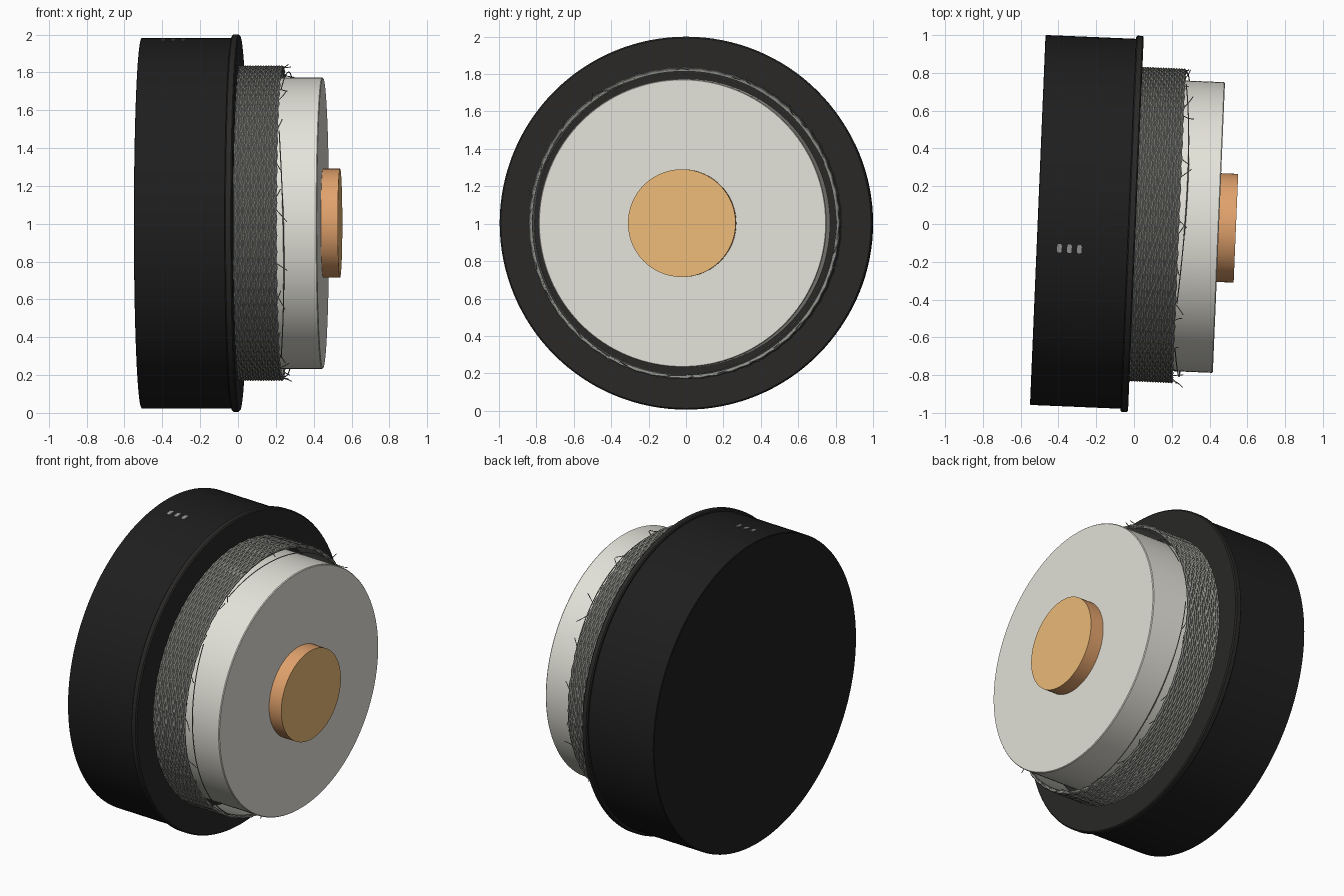
import bpy, bmesh, math, random
from math import sin, cos, pi
from mathutils import Matrix, Vector

if "Cube" in bpy.data.objects:
    bpy.data.objects.remove(bpy.data.objects["Cube"])

random.seed(4)
# whole model turns slightly about z and lies along its local x axis
PLACE = Matrix.Translation((0, 0, 1.003)) @ Matrix.Rotation(math.radians(-2.4), 4, 'Z')


def material(name, rgb):
    m = bpy.data.materials.new(name)
    m.diffuse_color = (*rgb, 1)
    m.use_nodes = True
    m.node_tree.nodes["Principled BSDF"].inputs["Base Color"].default_value = m.diffuse_color
    return m


BLACK = material("black", (0.013, 0.013, 0.013))
DARK = material("dark_rim", (0.022, 0.021, 0.02))
GREY = material("mesh_grey", (0.27, 0.27, 0.25))
WHITE = material("off_white", (0.78, 0.77, 0.70))
COPPER = material("copper", (0.75, 0.36, 0.15))
GOLD = material("gold", (0.85, 0.50, 0.19))
MARK = material("mark_grey", (0.3, 0.3, 0.3))


def finish(name, bm, mats, angle=35):
    bmesh.ops.recalc_face_normals(bm, faces=bm.faces)
    me = bpy.data.meshes.new(name)
    bm.to_mesh(me)
    bm.free()
    for m in mats:
        me.materials.append(m)
    me.transform(PLACE)
    ob = bpy.data.objects.new(name, me)
    bpy.context.collection.objects.link(ob)
    bpy.ops.object.select_all(action='DESELECT')
    ob.select_set(True)
    bpy.context.view_layer.objects.active = ob
    bpy.ops.object.shade_smooth_by_angle(angle=math.radians(angle))
    return ob


def lathe(name, profile, mats, n=128, closed=False):
    """Revolve (x, radius) points about the local x axis."""
    bm = bmesh.new()
    rings = [[bm.verts.new((x, r * cos(2 * pi * i / n), r * sin(2 * pi * i / n)))
              for i in range(n)] for x, r in profile]
    pairs = list(zip(rings, rings[1:]))
    if closed:
        pairs.append((rings[-1], rings[0]))
    for a, b in pairs:
        for i in range(n):
            j = (i + 1) % n
            bm.faces.new((a[i], a[j], b[j], b[i]))
    if not closed:
        bm.faces.new(rings[0])
        bm.faces.new(rings[-1]).material_index = len(mats) - 1
    return finish(name, bm, mats)


def tube(bm, points, radius, closed=False, sides=5):
    """Sweep a small round section along a path of points."""
    n, rings = len(points), []
    for i, p in enumerate(points):
        a = points[i - 1] if i or closed else p
        b = points[(i + 1) % n] if i < n - 1 or closed else p
        t = (b - a).normalized()
        u = t.cross(Vector((1, 0, 0)))
        if u.length < 0.05:
            u = t.cross(Vector((0, 1, 0)))
        u.normalize()
        v = t.cross(u)
        rings.append([bm.verts.new(p + radius * (u * cos(2 * pi * k / sides) + v * sin(2 * pi * k / sides)))
                      for k in range(sides)])
    pairs = list(zip(rings, rings[1:])) + ([(rings[-1], rings[0])] if closed else [])
    for a, b in pairs:
        for k in range(sides):
            j = (k + 1) % sides
            bm.faces.new((a[k], a[j], b[j], b[k]))
    if not closed:
        bm.faces.new(rings[0])
        bm.faces.new(rings[-1])


def polar(x, r, a):
    return Vector((x, r * cos(a), r * sin(a)))


# main drum and its front flange
lathe("drum_body", [(-0.51, 0.976), (-0.507, 0.98), (0.0, 0.98)], [BLACK])
lathe("front_flange", [(-0.03, 0.97), (-0.03, 0.99), (-0.024, 0.997), (0.003, 0.997),
                       (0.01, 0.99), (0.01, 0.77), (-0.01, 0.77)], [DARK], closed=True)

# inner plug and centre button
lathe("inner_plug", [(0.0, 0.77), (0.445, 0.77), (0.45, 0.766)], [WHITE])
lathe("centre_button", [(0.44, 0.288), (0.54, 0.288)], [COPPER, GOLD], n=96)

# woven sleeve: a thin backing wrapped in wavy wires
lathe("sleeve_backing", [(0.0, 0.822), (0.232, 0.822), (0.232, 0.812), (0.0, 0.812)], [GREY], closed=True)
bm = bmesh.new()
for k in range(17):
    x0, seg = 0.01 + 0.0139 * k, 240
    sign = 1 if k % 2 else -1
    tube(bm, [polar(x0 + 0.003 * sign * sin(60 * 2 * pi * i / seg),
                    0.825 + 0.002 * cos(60 * 2 * pi * i / seg), 2 * pi * i / seg)
              for i in range(seg)], 0.0075, closed=True)
finish("woven_sleeve", bm, [GREY], 60)

# frayed strands around the open end of the sleeve
bm = bmesh.new()
for k in range(30):
    a0 = 2 * pi * k / 30 + random.uniform(-0.1, 0.1)
    span = random.choice((-1, 1)) * random.uniform(0.05, 0.1)
    rise, fwd = random.uniform(-0.01, 0.035), random.uniform(0.015, 0.065)
    tube(bm, [polar(0.23 + fwd * t / 4, 0.822 + rise * (t / 4) ** 2, a0 + span * t / 4)
              for t in range(5)], 0.0025)
# loose strands lying close to the plug
for k in range(3):
    a0 = 2.1 * k + 0.4
    tube(bm, [polar(0.245 + 0.03 * sin(pi * t / 40), 0.815 - 0.02 * sin(pi * t / 40), a0 + 1.7 * t / 40)
              for t in range(41)], 0.003)
finish("frayed_strands", bm, [GREY], 60)

# three small indicator marks on top of the drum
bm = bmesh.new()
for x in (-0.389, -0.336, -0.283):
    r, ang = 0.982, pi / 2 + 0.148
    m = Matrix.Translation(polar(x, r, ang)) @ Matrix.Rotation(ang - pi / 2, 4, 'X')
    ret = bmesh.ops.create_cube(bm, size=1, matrix=m @ Matrix.Diagonal((0.024, 0.046, 0.004, 1)))
    up = [e for e in {e for v in ret["verts"] for e in v.link_edges}
          if abs((e.verts[0].co - e.verts[1].co).length - 0.004) < 1e-4]
    bmesh.ops.bevel(bm, geom=up, offset=0.009, segments=3, affect='EDGES', profile=0.5)
finish("indicator_marks", bm, [MARK])
